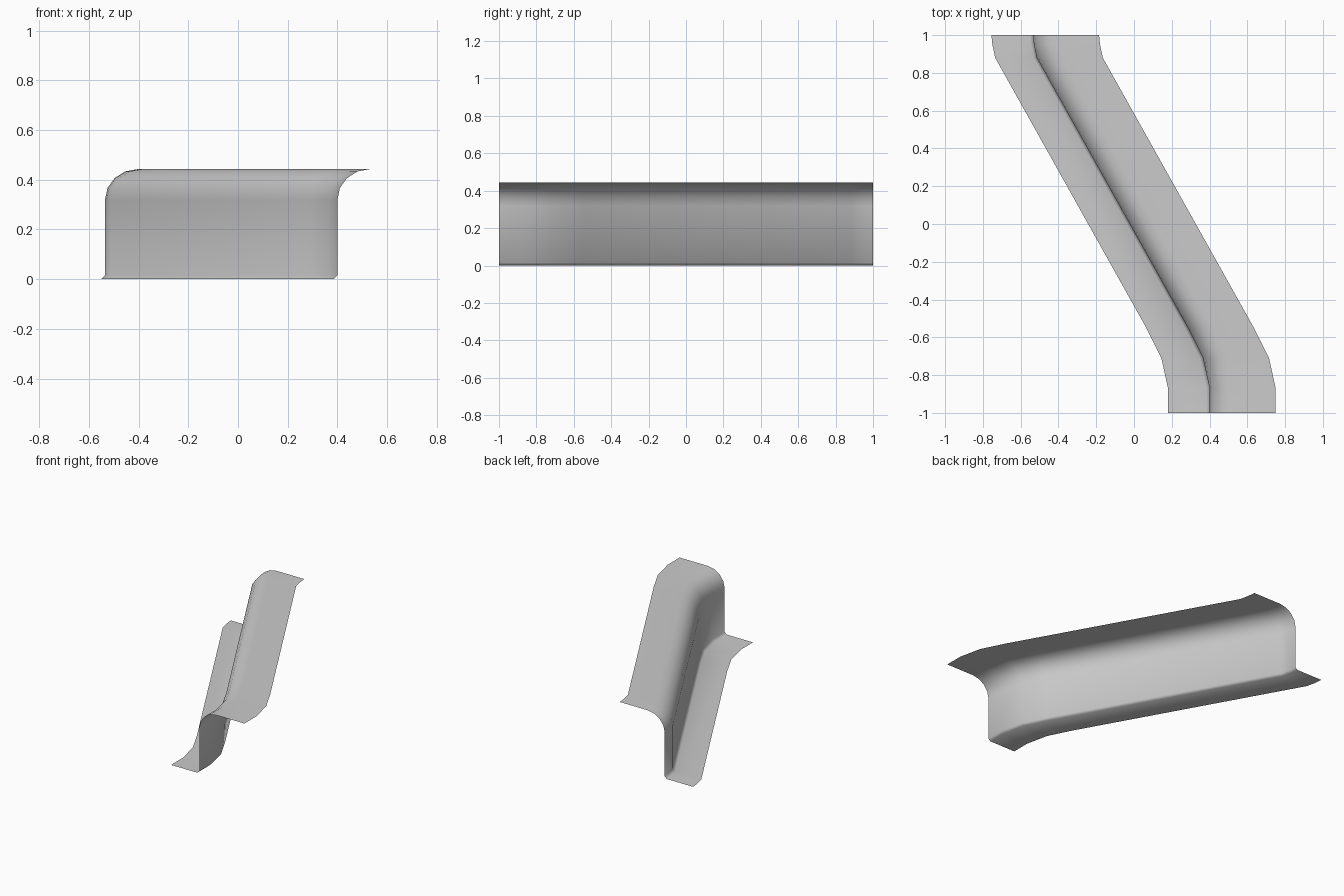
import bpy, bmesh, math

cube = bpy.data.objects.get("Cube")
if cube:
    bpy.data.objects.remove(cube, do_unlink=True)

# Plain grey material
grey = bpy.data.materials.new("light_grey")
grey.use_nodes = True
colour = (0.6, 0.6, 0.6, 1)
grey.diffuse_color = colour
grey.node_tree.nodes["Principled BSDF"].inputs["Base Color"].default_value = colour

# Cross-section: lower flange, small bevel, wall, rounded shoulder, upper flange
TOP, SHOULDER = 0.443, 0.32
profile = [(-0.22, 0), (-0.016, 0), (0, 0.015)]
for k in range(5):
    a = math.radians(90 * k / 4)
    profile.append((0.132 * (1 - math.cos(a)), SHOULDER + (TOP - SHOULDER) * math.sin(a)))
profile.append((0.35, TOP))

# Path of the wall foot: bent at both ends, straight between
path = [(0.40, -1), (0.40, -0.87), (0.365, -0.71), (0.285, -0.55),
        (-0.515, 0.88), (-0.53, 0.95), (-0.535, 1)]

# Sweep the section along the path, keeping it parallel to the front
bm = bmesh.new()
rows = [[bm.verts.new((px + dx, py, z)) for dx, z in profile] for px, py in path]
for near, far in zip(rows, rows[1:]):
    for j in range(len(profile) - 1):
        face = bm.faces.new((near[j], near[j + 1], far[j + 1], far[j]))
        face.smooth = True

mesh = bpy.data.meshes.new("stepped_ledge")
bm.to_mesh(mesh)
bm.free()
mesh.materials.append(grey)
ledge = bpy.data.objects.new("stepped_ledge", mesh)
bpy.context.collection.objects.link(ledge)
